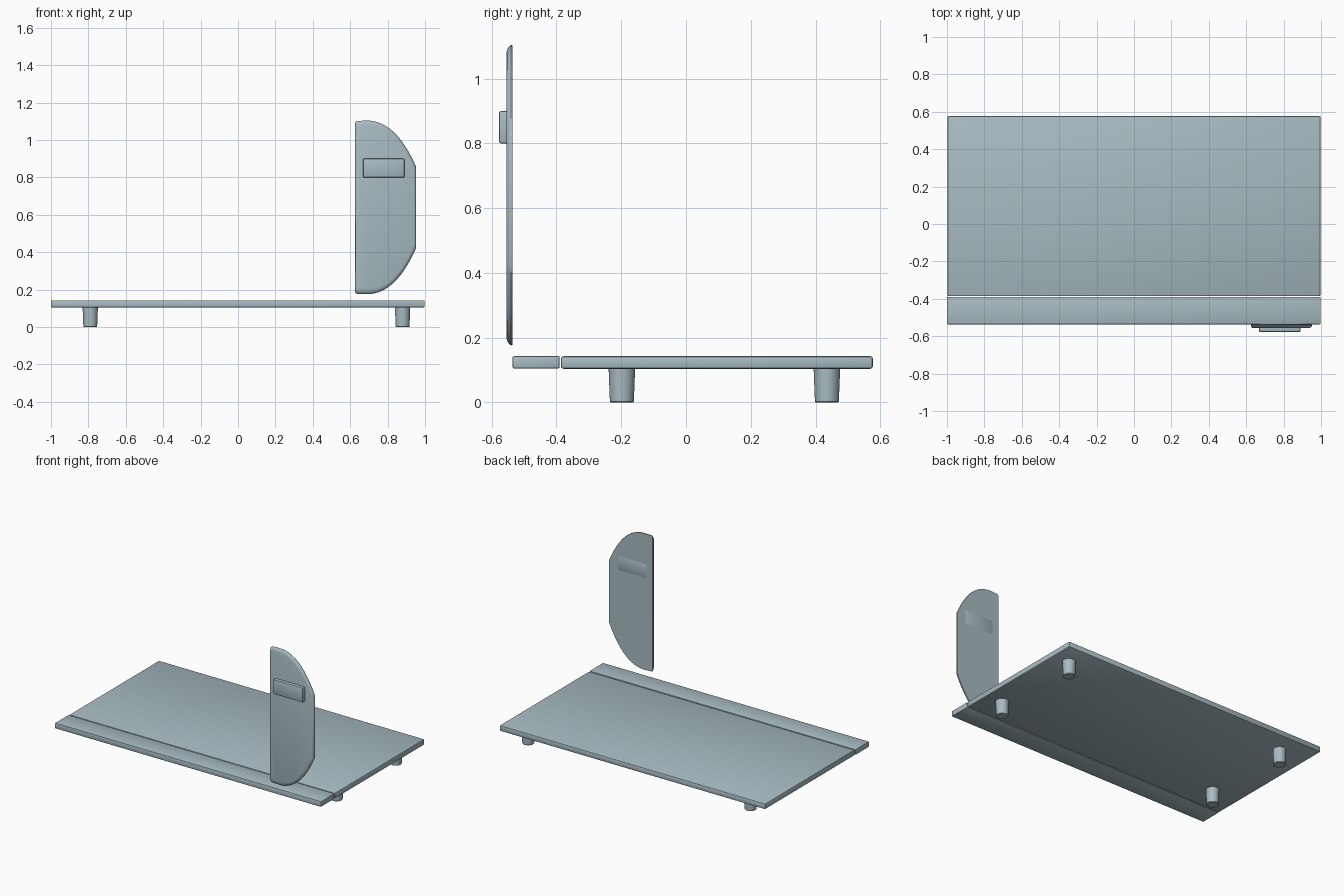
import bpy, bmesh, math
from mathutils import Vector

cube = bpy.data.objects.get("Cube")
if cube:
    bpy.data.objects.remove(cube, do_unlink=True)

mat = bpy.data.materials.new("blue grey")
mat.use_nodes = True
colour = (0.39, 0.50, 0.54, 1)
mat.diffuse_color = colour
mat.node_tree.nodes["Principled BSDF"].inputs["Base Color"].default_value = colour


def finish(name, bm):
    bmesh.ops.recalc_face_normals(bm, faces=bm.faces)
    me = bpy.data.meshes.new(name)
    bm.to_mesh(me)
    bm.free()
    me.materials.append(mat)
    ob = bpy.data.objects.new(name, me)
    bpy.context.collection.objects.link(ob)
    bpy.ops.object.select_all(action='DESELECT')
    ob.select_set(True)
    bpy.context.view_layer.objects.active = ob
    bpy.ops.object.shade_smooth_by_angle(angle=math.radians(35))
    return ob


def box(name, lo, hi, bevel):
    bm = bmesh.new()
    bmesh.ops.create_cube(bm, size=1)
    lo, hi = Vector(lo), Vector(hi)
    for v in bm.verts:
        v.co = (lo + hi) / 2 + v.co * (hi - lo)
    bmesh.ops.bevel(bm, geom=bm.edges[:], offset=bevel, segments=2,
                    profile=0.5, affect='EDGES')
    return finish(name, bm)


def loft(name, rings):
    # closed solid through matching rings of points
    bm = bmesh.new()
    rows = [[bm.verts.new(p) for p in ring] for ring in rings]
    n = len(rows[0])
    for a, b in zip(rows, rows[1:]):
        for i in range(n):
            j = (i + 1) % n
            bm.faces.new((a[i], a[j], b[j], b[i]))
    bm.faces.new(rows[0])
    bm.faces.new(rows[-1])
    return finish(name, bm)


# Table board and separate front strip
box("table_board", (-0.998, -0.386, 0.104), (0.998, 0.577, 0.143), 0.008)
box("front_strip", (-1, -0.536, 0.105), (0.998, -0.39, 0.143), 0.005)

# Tapered feet
def circle(x, y, z, r, n=32):
    return [(x + r * math.cos(2 * math.pi * i / n),
             y + r * math.sin(2 * math.pi * i / n), z) for i in range(n)]

for side, x in (("left", 0.88), ("right", -0.79)):
    for end, y in (("front", -0.198), ("back", 0.435)):
        loft(f"{end}_{side}_foot",
             [circle(x, y, z, r) for z, r in
              ((0, 0.034), (0.003, 0.037), (0.107, 0.041))])

# Upright blade: straight inner edge, curved upper and lower outer corners
CX, CZ = 0.74, 0.64
p0, p1, p2 = Vector((0.69, 1.104)), Vector((0.845, 1.104)), Vector((0.953, 0.855))
upper = [Vector((0.625, 1.092)), Vector((0.634, 1.102))]
for i in range(17):
    t = i / 16
    upper.append(p0 * (1 - t) ** 2 + p1 * 2 * t * (1 - t) + p2 * t * t)
outline = upper + [Vector((p.x, 2 * CZ - p.y)) for p in reversed(upper)]
profile = ((-0.536, 0.004), (-0.540, 0.0), (-0.547, 0.012),
           (-0.552, 0.03), (-0.555, 0.06))
loft("upright_blade",
     [[(CX + (p.x - CX) * (1 - k), y, CZ + (p.y - CZ) * (1 - k)) for p in outline]
      for y, k in profile])

# Block handle passing through the blade
box("blade_handle", (0.668, -0.577, 0.80), (0.89, -0.535, 0.90), 0.006)
